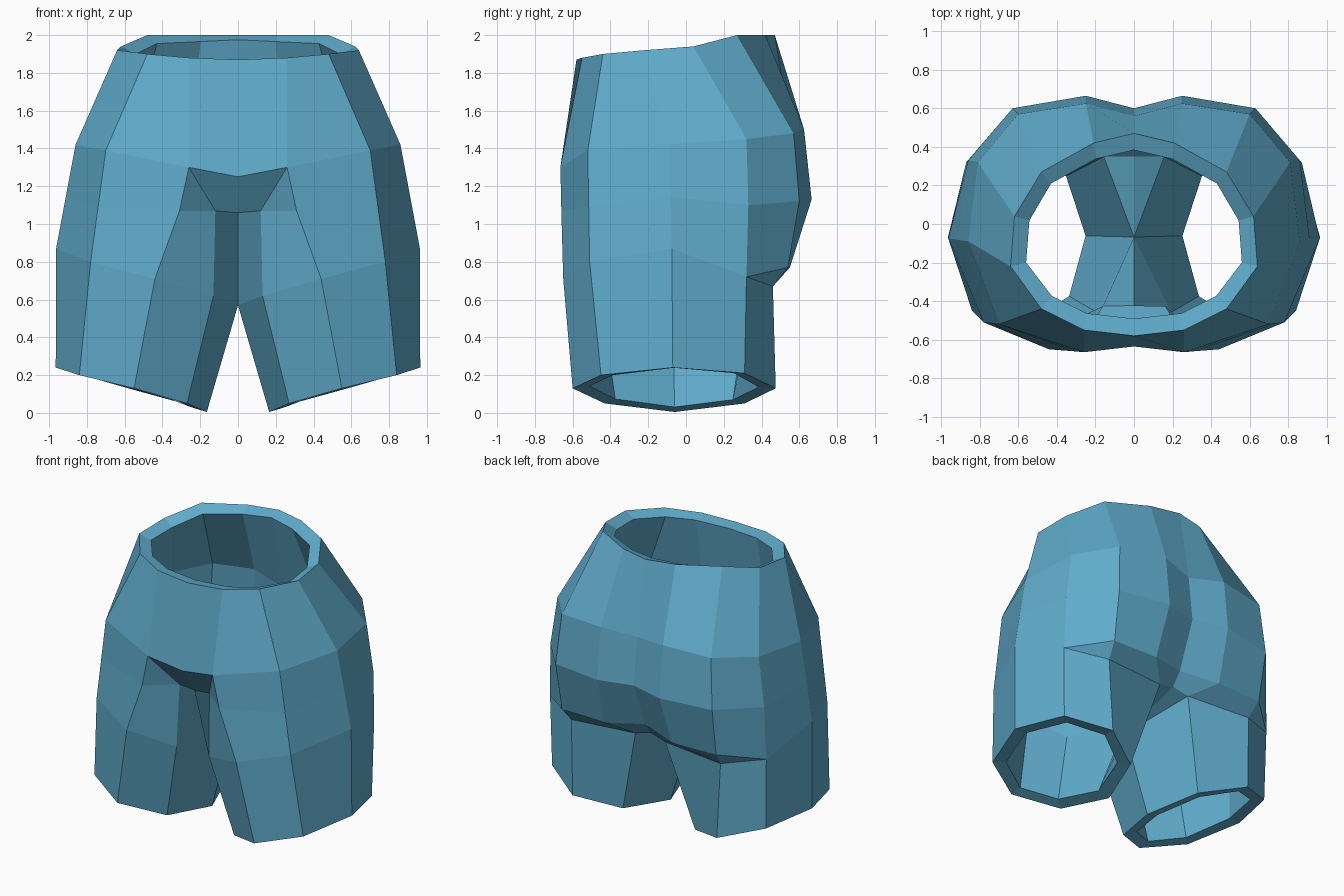
import bpy, bmesh

if "Cube" in bpy.data.objects:
    bpy.data.objects.remove(bpy.data.objects["Cube"])

# Right half of the garment: columns A (front centre) to H (back centre)
P = {
    # waist
    'A0': (0, -.58, 1.87), 'B0': (.26, -.55, 1.88), 'C0': (.48, -.44, 1.9), 'D0': (.64, -.22, 1.92),
    'E0': (.62, .04, 1.94), 'F0': (.48, .27, 2), 'G0': (.21, .42, 2), 'H0': (0, .47, 2),
    # hips
    'A1': (0, -.635, 1.25), 'B1': (.26, -.665, 1.3), 'C1': (.7, -.52, 1.39), 'D1': (.86, -.09, 1.42),
    'E1': (.81, .32, 1.45), 'F1': (.6, .57, 1.48), 'G1': (.25, .625, 1.5), 'H1': (0, .56, 1.47),
    # fullest part of the seat
    'B2': (.31, -.66, 1.07), 'E2': (.86, .33, 1.1), 'F2': (.63, .6, 1.12),
    'G2': (.25, .665, 1.13), 'H2': (0, .6, 1.13),
    # upper leg and lower edge of the seat
    'B3': (.44, -.65, .71), 'C3': (.78, -.51, .8), 'D3': (.963, -.075, .87), 'E3': (.87, .32, .72),
    'F3': (.62, .54, .77), 'G3': (.27, .55, .77), 'H3': (0, .47, .8),
    # crease under the seat, crotch and inner leg
    'Fc': (.6, .46, .67), 'Gc': (.12, .41, .68), 'Hc': (0, .4, .71), 'In': (0, -.09, .57),
    'Fr': (.13, -.52, .62), 'Ft': (.12, -.5, 1.07), 'Ac': (0, -.5, 1.06),
    # hem
    'B4': (.55, -.6, .13), 'C4': (.84, -.45, .2), 'D4': (.965, -.07, .24), 'E4': (.86, .31, .21),
    'F4': (.58, .475, .13), 'G4': (.29, .31, .05), 'I4': (.165, -.06, .005), 'R4': (.27, -.43, .05),
}
for c in 'CD':
    P[c + '2'] = tuple((a + b) / 2 for a, b in zip(P[c + '1'], P[c + '3']))

faces = []


def strip(top, bottom):
    """Quads between two rows of equally many points."""
    t, b = top.split(), bottom.split()
    for i in range(len(t) - 1):
        faces.append((t[i], b[i], b[i + 1], t[i + 1]))


# body panels
strip('A0 B0 C0 D0 E0 F0 G0 H0', 'A1 B1 C1 D1 E1 F1 G1 H1')
strip('B1 C1 D1 E1 F1 G1 H1', 'B2 C2 D2 E2 F2 G2 H2')
strip('B2 C2 D2 E2 F2 G2 H2', 'B3 C3 D3 E3 F3 G3 H3')
# leg tube
strip('B3 C3 D3 E3 Fc Gc In Fr B3', 'B4 C4 D4 E4 F4 G4 I4 R4 B4')
# fold under the seat and crotch
strip('F3 G3 H3', 'Fc Gc Hc')
faces += [('E3', 'Fc', 'F3'), ('Hc', 'Gc', 'In')]
# recessed front of the crotch
faces += [('A1', 'Ac', 'Ft', 'B1'), ('B1', 'Ft', 'B2'), ('B2', 'Ft', 'Fr', 'B3'), ('Ac', 'In', 'Fr', 'Ft')]

# mirrored halves welded along the centre
bm = bmesh.new()
for side in (1, -1):
    v = {k: bm.verts.new((side * x, y, z)) for k, (x, y, z) in P.items()}
    for f in faces:
        bm.faces.new([v[k] for k in (f if side == 1 else f[::-1])])
bmesh.ops.remove_doubles(bm, verts=bm.verts, dist=.001)
bmesh.ops.recalc_face_normals(bm, faces=bm.faces)
front = min(bm.faces, key=lambda f: f.calc_center_median().y)
if front.normal.y > 0:
    bmesh.ops.reverse_faces(bm, faces=bm.faces)
mesh = bpy.data.meshes.new('shorts')
bm.to_mesh(mesh)
bm.free()

shorts = bpy.data.objects.new('shorts', mesh)
bpy.context.collection.objects.link(shorts)
cloth = bpy.data.materials.new('blue cloth')
cloth.diffuse_color = (.117, .413, .604, 1)
cloth.use_nodes = True
cloth.node_tree.nodes["Principled BSDF"].inputs["Base Color"].default_value = cloth.diffuse_color
mesh.materials.append(cloth)

# cloth thickness, inward
thick = shorts.modifiers.new('thickness', 'SOLIDIFY')
thick.thickness = .09
thick.offset = -1
